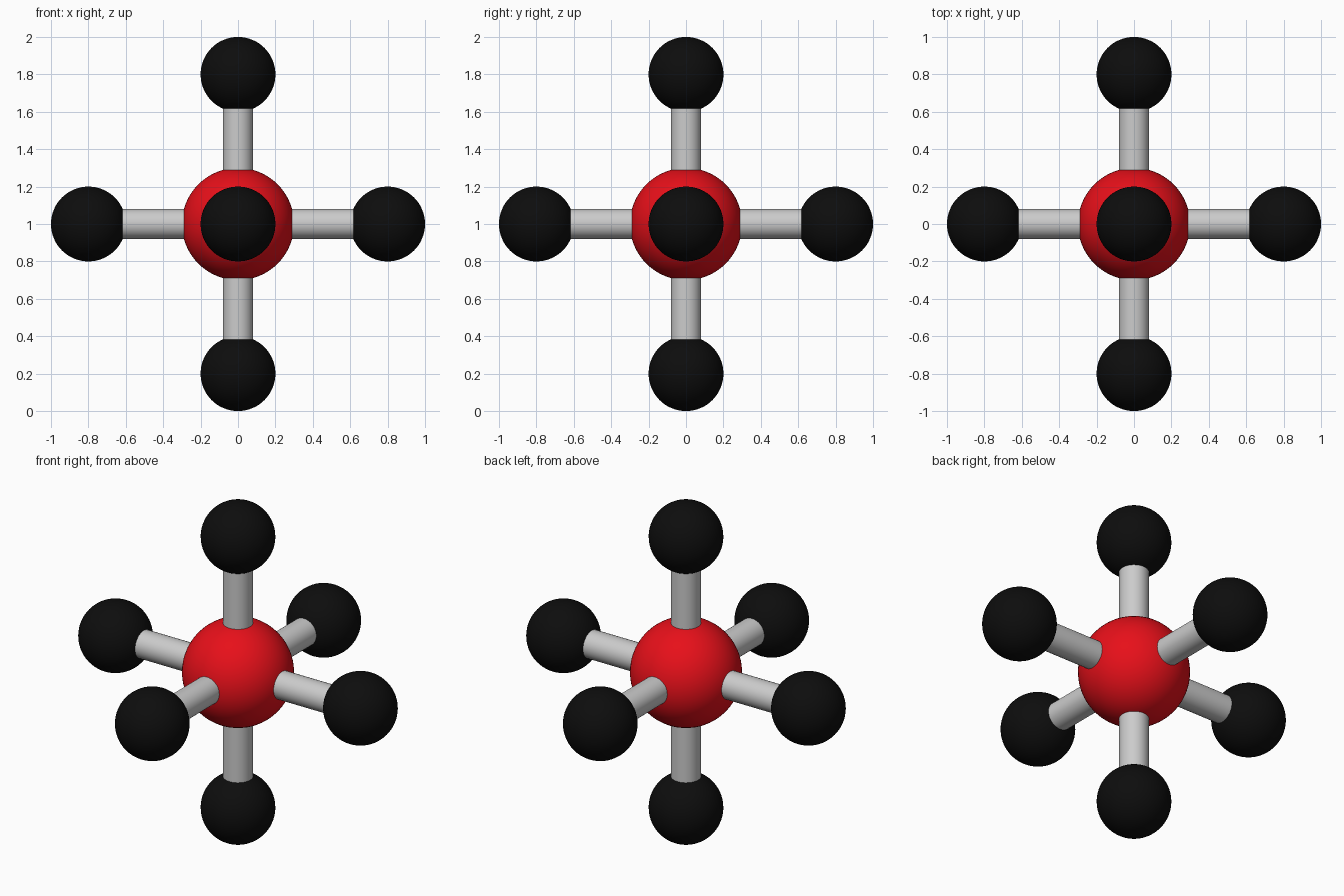
import bpy
from mathutils import Vector

if "Cube" in bpy.data.objects:
    bpy.data.objects.remove(bpy.data.objects["Cube"])

CENTER = Vector((0, 0, 1))
REACH = 0.8


def material(name, color):
    m = bpy.data.materials.new(name)
    m.diffuse_color = color
    m.use_nodes = True
    m.node_tree.nodes["Principled BSDF"].inputs["Base Color"].default_value = m.diffuse_color
    return m


def finish(name, mat=None):
    ob = bpy.context.object
    ob.name = name
    if mat:
        ob.data.materials.append(mat)
    bpy.ops.object.shade_smooth_by_angle()
    return ob


def ball(name, radius, location, mat):
    bpy.ops.mesh.primitive_uv_sphere_add(segments=64, ring_count=32, radius=radius, location=location)
    return finish(name, mat)


def rod(name, start, end, radius):
    axis = end - start
    bpy.ops.mesh.primitive_cylinder_add(
        vertices=48, radius=radius, depth=axis.length, location=(start + end) / 2,
        rotation=axis.to_track_quat('Z', 'Y').to_euler())
    return finish(name)


red = material("red", (0.8, 0.005, 0.01, 1))
black = material("black", (0.004, 0.004, 0.004, 1))

# Large central ball
ball("center_ball", 0.3, CENTER, red)

# Six arms, each a rod with a ball at its end
arms = {"right": (1, 0, 0), "left": (-1, 0, 0), "back": (0, 1, 0),
        "front": (0, -1, 0), "top": (0, 0, 1), "bottom": (0, 0, -1)}
for side, direction in arms.items():
    d = Vector(direction)
    rod(side + "_rod", CENTER + d * 0.2, CENTER + d * 0.7, 0.08)
    ball(side + "_ball", 0.2, CENTER + d * REACH, black)
